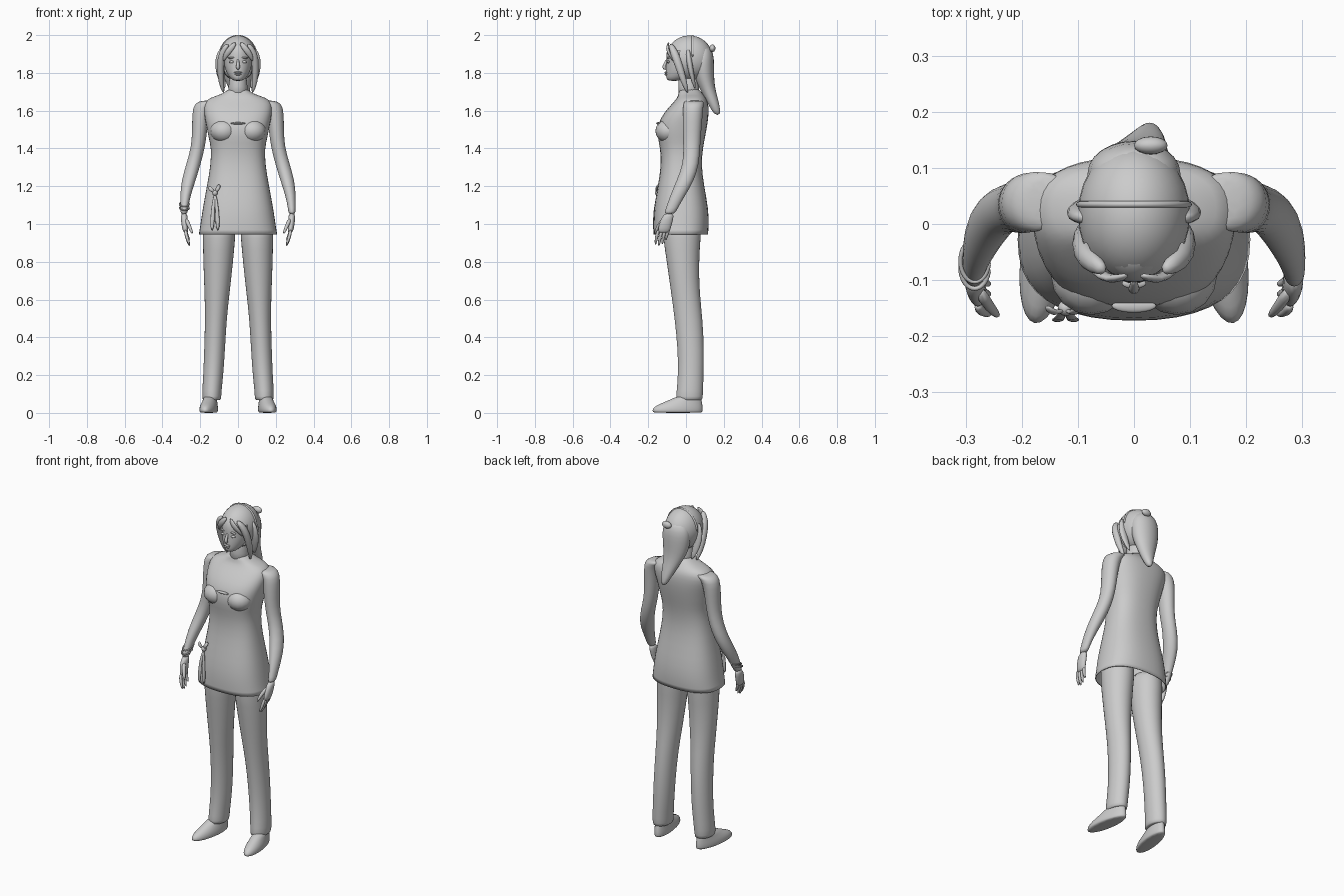
import bpy, bmesh, math
from mathutils import Matrix, Vector

cube = bpy.data.objects.get("Cube")
if cube:
    bpy.data.objects.remove(cube)

grey = bpy.data.materials.new("plain grey")
grey.use_nodes = True
GREY = (0.6, 0.6, 0.6, 1)
grey.diffuse_color = GREY
grey.node_tree.nodes["Principled BSDF"].inputs["Base Color"].default_value = GREY


def finish(name, bm, subdiv=1):
    bmesh.ops.recalc_face_normals(bm, faces=bm.faces)
    mesh = bpy.data.meshes.new(name)
    bm.to_mesh(mesh)
    bm.free()
    mesh.materials.append(grey)
    obj = bpy.data.objects.new(name, mesh)
    bpy.context.collection.objects.link(obj)
    for p in mesh.polygons:
        p.use_smooth = True
    if subdiv:
        obj.modifiers.new("Smooth", "SUBSURF").levels = subdiv
        obj.modifiers["Smooth"].render_levels = subdiv
    return obj


def loft(name, rings, sides=14, power=2.0, side=1, open_end=False, turn=None, subdiv=1):
    """Skin level rings of (x, y front, y back, z, half width)."""
    bm = bmesh.new()
    loops = []
    for x, y0, y1, z, rx in rings:
        loop = []
        for i in range(sides):
            a = math.tau * (i + 0.5) / sides
            c, s = math.cos(a), math.sin(a)
            px = math.copysign(abs(c) ** (2 / power), c) * rx * 1.02
            py = math.copysign(abs(s) ** (2 / power), s) * (y1 - y0) * 0.51
            loop.append(bm.verts.new((side * (x + px), (y0 + y1) / 2 + py, z)))
        loops.append(loop)
    for a, b in zip(loops, loops[1:]):
        for i in range(sides):
            j = (i + 1) % sides
            bm.faces.new((a[i], a[j], b[j], b[i]))
    if not open_end:
        bm.faces.new(loops[0])
    bm.faces.new(loops[-1])
    if turn:
        bmesh.ops.transform(bm, matrix=turn, verts=bm.verts)
    return finish(name, bm, subdiv)


def blob(name, centre, size, tilt=0, subdiv=0):
    bm = bmesh.new()
    m = Matrix.Translation(centre) @ Matrix.Rotation(tilt, 4, "Y") @ Matrix.Diagonal((*size, 1))
    bmesh.ops.create_uvsphere(bm, u_segments=16, v_segments=10, radius=1, matrix=m)
    return finish(name, bm, subdiv)


def strand(name, points, radii, flat=1.0, sides=6):
    """Tapered tube through points, flattened along its second axis."""
    bm = bmesh.new()
    pts = [Vector(p) for p in points]
    loops = []
    for i, (p, r) in enumerate(zip(pts, radii)):
        d = (pts[min(i + 1, len(pts) - 1)] - pts[max(i - 1, 0)]).normalized()
        u = d.cross(Vector((0, 1, 0))).normalized()
        v = d.cross(u)
        loops.append([bm.verts.new(p + r * (u * math.cos(math.tau * k / sides)
                      + v * flat * math.sin(math.tau * k / sides))) for k in range(sides)])
    for a, b in zip(loops, loops[1:]):
        for k in range(sides):
            j = (k + 1) % sides
            bm.faces.new((a[k], a[j], b[j], b[k]))
    bm.faces.new(loops[0])
    bm.faces.new(loops[-1])
    return finish(name, bm)


# Tunic and upper body, open at the hem
tunic = loft("tunic_and_shoulders", [
    (0, -.17, .115, .945, .206), (0, -.172, .12, .99, .198), (0, -.17, .118, 1.08, .186),
    (0, -.148, .095, 1.2, .163), (0, -.13, .08, 1.31, .144), (0, -.135, .088, 1.4, .14),
    (0, -.15, .1, 1.46, .155), (0, -.15, .113, 1.53, .168), (0, -.115, .12, 1.59, .18),
    (0, -.07, .118, 1.64, .18), (0, -.045, .105, 1.668, .155), (0, -.038, .085, 1.69, .07),
    (0, -.036, .07, 1.72, .052)],
    sides=20, power=2.5, open_end=True)
shell = tunic.modifiers.new("Cloth", "SOLIDIFY")
shell.thickness = .005

# Neckline crease and bust
blob("neckline_fold", (0, -.146, 1.533), (.04, .012, .006))

for s, label in ((1, "left"), (-1, "right")):
    blob(label + "_bust", (s * .076, -.092, 1.492), (.072, .07, .062))

    # Arm bending forward to the wrist
    loft(label + "_arm", [
        (.14, -.01, .095, 1.655, .05), (.18, -.015, .095, 1.64, .053), (.197, -.018, .09, 1.59, .046),
        (.203, -.018, .082, 1.5, .041), (.21, -.015, .076, 1.41, .037), (.235, -.015, .07, 1.32, .039),
        (.262, -.05, .045, 1.23, .038), (.279, -.085, -.005, 1.15, .028),
        (.285, -.107, -.045, 1.08, .02), (.286, -.12, -.06, 1.05, .02)], sides=12, side=s)
    # Hand
    loft(label + "_palm", [
        (.285, -.115, -.06, 1.06, .019), (.284, -.138, -.068, 1.02, .019),
        (.28, -.15, -.08, .975, .017), (.275, -.15, -.088, .95, .012)], sides=10, side=s)
    for i, length in enumerate((.085, .092, .082, .06)):
        y = -.145 + .018 * i
        strand(f"{label}_finger_{i + 1}", [
            (s * .279, y, .972), (s * .272, y - .012, .972 - length * .5),
            (s * .255, y - .017, .972 - length)], (.011, .0105, .006))
    strand(label + "_thumb", [
        (s * .278, -.115, 1.03), (s * .258, -.148, .99), (s * .24, -.166, .945)], (.014, .012, .007))

    # Trouser leg
    loft(label + "_trouser_leg", [
        (.1, -.125, .085, 1.03, .09), (.1, -.122, .078, .93, .086), (.105, -.102, .068, .8, .079),
        (.111, -.078, .072, .63, .066), (.117, -.06, .088, .5, .057), (.124, -.043, .096, .33, .055),
        (.131, -.042, .093, .2, .053), (.139, -.05, .09, .11, .051), (.139, -.055, .088, .062, .05),
        (.139, -.035, .07, .07, .035)], sides=16, side=s)

    # Shoe with toe turned outward
    pivot = Vector((s * .135, .05, 0))
    turn = Matrix.Translation(pivot) @ Matrix.Rotation(s * .16, 4, "Z") @ Matrix.Translation(-pivot)
    loft(label + "_shoe", [
        (.14, -.17, .083, 0, .038), (.14, -.183, .088, .005, .045), (.14, -.183, .09, .022, .046),
        (.14, -.16, .088, .042, .043), (.14, -.1, .084, .063, .036),
        (.14, -.04, .078, .095, .033)], side=s, turn=turn)

    # Face details
    blob(label + "_eye", (s * .034, -.094, 1.858), (.014, .008, .007))
    blob(label + "_brow", (s * .034, -.094, 1.88), (.02, .008, .005), tilt=s * .12)
    blob(label + "_ear", (s * .078, -.005, 1.85), (.012, .02, .03))

    # Hair falling beside the face
    strand(label + "_front_lock", [
        (s * .05, -.085, 1.955), (s * .085, -.062, 1.91), (s * .094, -.035, 1.83),
        (s * .09, -.01, 1.75), (s * .075, .01, 1.69)], (.012, .025, .022, .018, .006), flat=1.1)
    strand(label + "_side_lock", [
        (s * .08, .01, 1.93), (s * .098, .015, 1.87), (s * .094, .03, 1.79),
        (s * .07, .05, 1.71)], (.022, .032, .028, .01), flat=.6)
    strand(label + "_fringe", [
        (s * .012, -.09, 1.962), (s * .038, -.102, 1.93), (s * .066, -.086, 1.895),
        (s * .078, -.066, 1.86)], (.012, .02, .018, .004), flat=.5)

# Neck and head
loft("neck", [(0, -.045, .08, 1.67, .064), (0, -.04, .066, 1.72, .048),
              (0, -.045, .065, 1.82, .047)])
loft("head", [
    (0, -.092, -.04, 1.757, .02), (0, -.104, .0, 1.768, .038), (0, -.106, .05, 1.795, .058),
    (0, -.106, .08, 1.83, .071), (0, -.103, .1, 1.865, .077), (0, -.106, .11, 1.9, .079),
    (0, -.094, .1, 1.945, .07), (0, -.055, .07, 1.975, .045)], sides=18)
strand("nose", [(0, -.098, 1.875), (0, -.11, 1.85), (0, -.12, 1.828), (0, -.103, 1.817)],
       (.007, .009, .014, .008))
blob("upper_lip", (0, -.106, 1.802), (.022, .009, .005))
blob("lower_lip", (0, -.105, 1.792), (.018, .009, .006))

# Hair cap, cut away over the face
bm = bmesh.new()
place = Matrix.Translation((0, .018, 1.877)) @ Matrix.Diagonal((.1, .124, .121, 1))
bmesh.ops.create_uvsphere(bm, u_segments=28, v_segments=18, radius=1, matrix=place)
face_area = [f for f in bm.faces
             if f.calc_center_median().y < -.025 and f.calc_center_median().z < 1.925]
bmesh.ops.delete(bm, geom=face_area, context="FACES")
finish("hair_cap", bm, 0)

# Ridge where the front hair is swept back
strand("hair_parting_ridge", [
    (.1 * math.cos(a), .035, 1.882 + .115 * math.sin(a))
    for a in (math.pi * k / 10 for k in range(11))], [.007] * 11)

# Back hair gathered into a tail
loft("tied_hair", [
    (0, .06, .125, 1.95, .05), (0, .03, .148, 1.9, .086), (0, .03, .15, 1.84, .086),
    (0, .04, .15, 1.78, .078), (.005, .065, .153, 1.73, .062), (.015, .09, .165, 1.68, .046),
    (.025, .12, .178, 1.63, .032), (.03, .15, .186, 1.575, .012)], sides=12)
blob("hair_tie", (.03, .14, 1.93), (.03, .016, .02))

# Waist bow with hanging ribbons on the right hip
BOW = Vector((-.122, -.15, 1.165))
blob("bow_knot", BOW, (.014, .014, .016))
for n, (dx, dz) in enumerate(((-.035, .035), (.025, .045))):
    strand(f"bow_loop_{n + 1}", [BOW, BOW + Vector((dx * .6, -.012, dz * .5)),
                                 BOW + Vector((dx, .005, dz))], (.005, .015, .009), flat=.5)
for n, dx in enumerate((.012, -.012)):
    strand(f"bow_ribbon_{n + 1}", [BOW, BOW + Vector((dx, -.02, -.08)),
                                   BOW + Vector((dx * 1.3, -.022, -.21))], (.006, .012, .015), flat=.35)

# Bracelets on the right wrist
for n, z in enumerate((1.085, 1.105)):
    c = Vector((-.284, -.078 + (z - 1.085) * .6, z))
    strand(f"bracelet_{n + 1}", [
        c + Vector((.026 * math.cos(a), .038 * math.sin(a), .012 * math.sin(a)))
        for a in (math.tau * k / 16 for k in range(17))], [.005] * 17)
